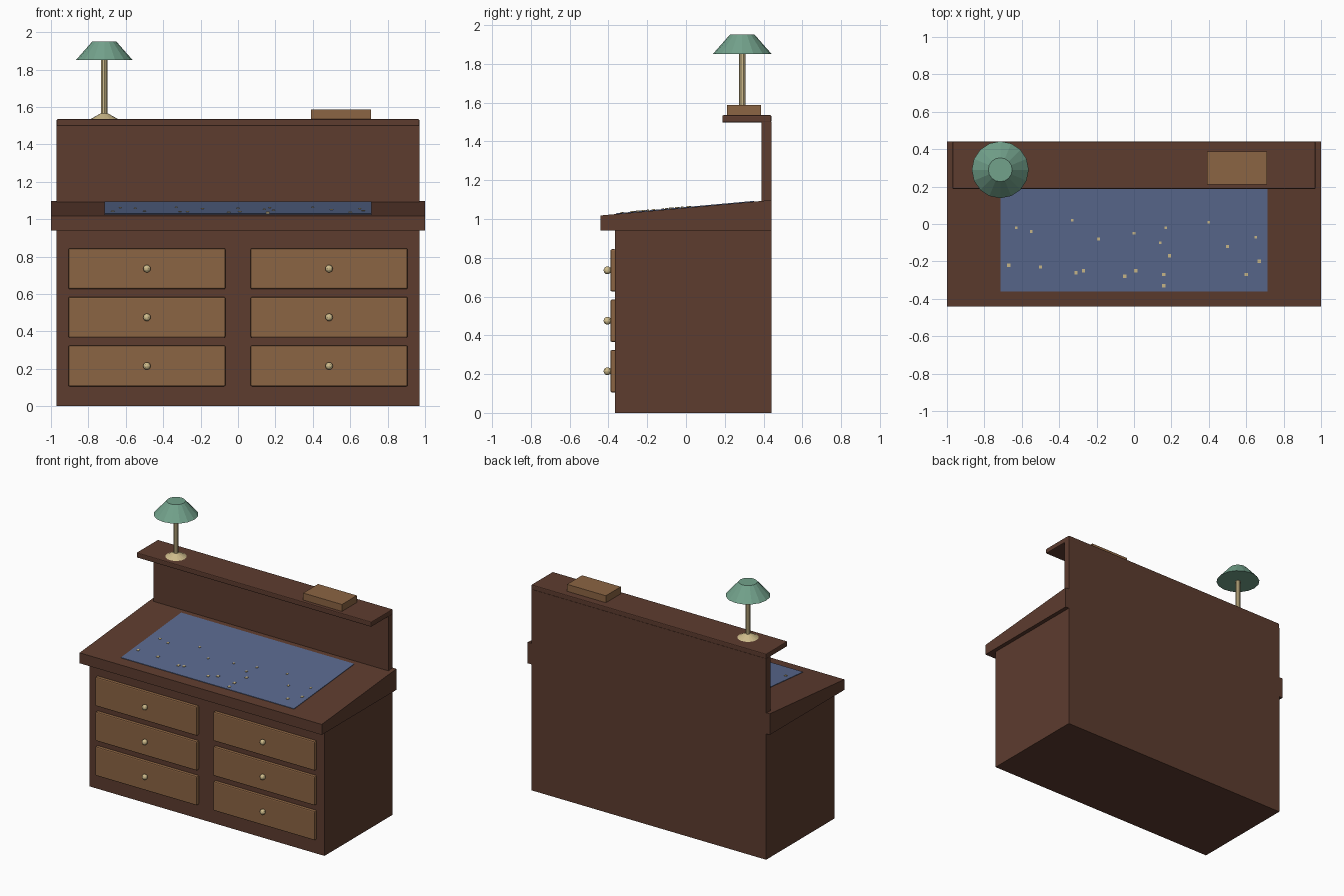
import bpy, bmesh, math
from mathutils import Matrix

cube = bpy.data.objects.get("Cube")
if cube:
    bpy.data.objects.remove(cube, do_unlink=True)


def material(name, rgb):
    m = bpy.data.materials.new(name)
    m.use_nodes = True
    m.diffuse_color = (*rgb, 1)
    m.node_tree.nodes["Principled BSDF"].inputs["Base Color"].default_value = (*rgb, 1)
    return m


DARK_WOOD = material("dark wood", (0.11, 0.045, 0.028))
LIGHT_WOOD = material("light wood", (0.26, 0.128, 0.056))
BLUE = material("blue paper", (0.1, 0.14, 0.27))
BRASS = material("brass", (0.62, 0.5, 0.26))
GREEN = material("green shade", (0.17, 0.36, 0.26))


def finish(name, bm, mat, bevel=0):
    bmesh.ops.recalc_face_normals(bm, faces=bm.faces)
    mesh = bpy.data.meshes.new(name)
    bm.to_mesh(mesh)
    bm.free()
    mesh.materials.append(mat)
    obj = bpy.data.objects.new(name, mesh)
    bpy.context.collection.objects.link(obj)
    if bevel:
        mod = obj.modifiers.new("bevel", 'BEVEL')
        mod.width, mod.segments = bevel, 2
    return obj


def add_box(bm, x, y, z):
    """Box from (low, high) pairs."""
    size = Matrix.Diagonal((x[1] - x[0], y[1] - y[0], z[1] - z[0], 1))
    mid = Matrix.Translation((sum(x) / 2, sum(y) / 2, sum(z) / 2))
    return bmesh.ops.create_cube(bm, size=1, matrix=mid @ size)["verts"]


def box(name, x, y, z, mat, bevel=0):
    bm = bmesh.new()
    add_box(bm, x, y, z)
    return finish(name, bm, mat, bevel)


def cone(name, x, y, z, r_low, r_high, sides, mat):
    bm = bmesh.new()
    bmesh.ops.create_cone(bm, cap_ends=True, segments=sides, radius1=r_low, radius2=r_high,
                          depth=z[1] - z[0], matrix=Matrix.Translation((x, y, sum(z) / 2)))
    return finish(name, bm, mat)


FRONT, BACK, TOP_BASE = -0.365, 0.44, 0.94


def slope(y):
    """Height of the sloping desk top."""
    return 1.018 + (y + BACK) * 0.09


def lie_on_slope(verts):
    for v in verts:
        v.co.z += slope(v.co.y)


# Carcass, back panel and shelf
box("body", (-0.97, 0.97), (FRONT, BACK), (0, TOP_BASE), DARK_WOOD)
box("back_panel", (-0.97, 0.97), (0.39, BACK), (TOP_BASE, 1.5), DARK_WOOD)
box("shelf", (-0.97, 0.97), (0.187, BACK), (1.497, 1.535), DARK_WOOD, 0.006)

# Sloping desk top
bm = bmesh.new()
for v in add_box(bm, (-1, 1), (-BACK, BACK), (TOP_BASE, 1)):
    if v.co.z > TOP_BASE + 0.01:
        v.co.z = slope(v.co.y)
finish("desk_top", bm, DARK_WOOD)

# Blue sheet lying on the slope
bm = bmesh.new()
lie_on_slope(add_box(bm, (-0.715, 0.715), (-0.36, 0.35), (-0.002, 0.004)))
finish("blotter", bm, BLUE)

# Small brass flecks scattered over the sheet
FLECKS = [(-33, 2), (-63, -2), (-55, -4), (-19, -8), (0, -5), (17, -2), (14, -10),
          (19, -17), (40, 1), (50, -12), (65, -7), (67, -20), (60, -27), (-67, -22),
          (-50, -23), (-31, -26), (-27, -25), (-5, -28), (1, -25), (16, -27), (16, -33)]
bm = bmesh.new()
for px, py in FLECKS:
    x, y = px / 100, py / 100
    half = 0.009 if py < -15 else 0.007
    lie_on_slope(add_box(bm, (x - half, x + half), (y - half, y + half), (0.003, 0.008)))
finish("flecks", bm, BRASS)

# Two banks of three drawers with round knobs
for side, cx in (("right", -0.487), ("left", 0.487)):
    for row, cz in (("bottom", 0.215), ("middle", 0.475), ("top", 0.735)):
        box(f"{row}_{side}_drawer", (cx - 0.42, cx + 0.42), (-0.39, FRONT + 0.005),
            (cz - 0.109, cz + 0.109), LIGHT_WOOD, 0.008)
        bm = bmesh.new()
        bmesh.ops.create_uvsphere(bm, u_segments=12, v_segments=8, radius=0.02,
                                  matrix=Matrix.Translation((cx, -0.405, cz)))
        finish(f"{row}_{side}_knob", bm, BRASS)

# Box on the shelf
box("shelf_box", (0.39, 0.71), (0.212, 0.388), (1.533, 1.587), LIGHT_WOOD)

# Desk lamp
LX, LY = -0.715, 0.29
cone("lamp_base", LX, LY, (1.533, 1.565), 0.077, 0.02, 16, BRASS)
cone("lamp_stem", LX, LY, (1.55, 1.86), 0.017, 0.017, 10, BRASS)
cone("lamp_shade", LX, LY, (1.85, 1.95), 0.152, 0.064, 16, GREEN)
